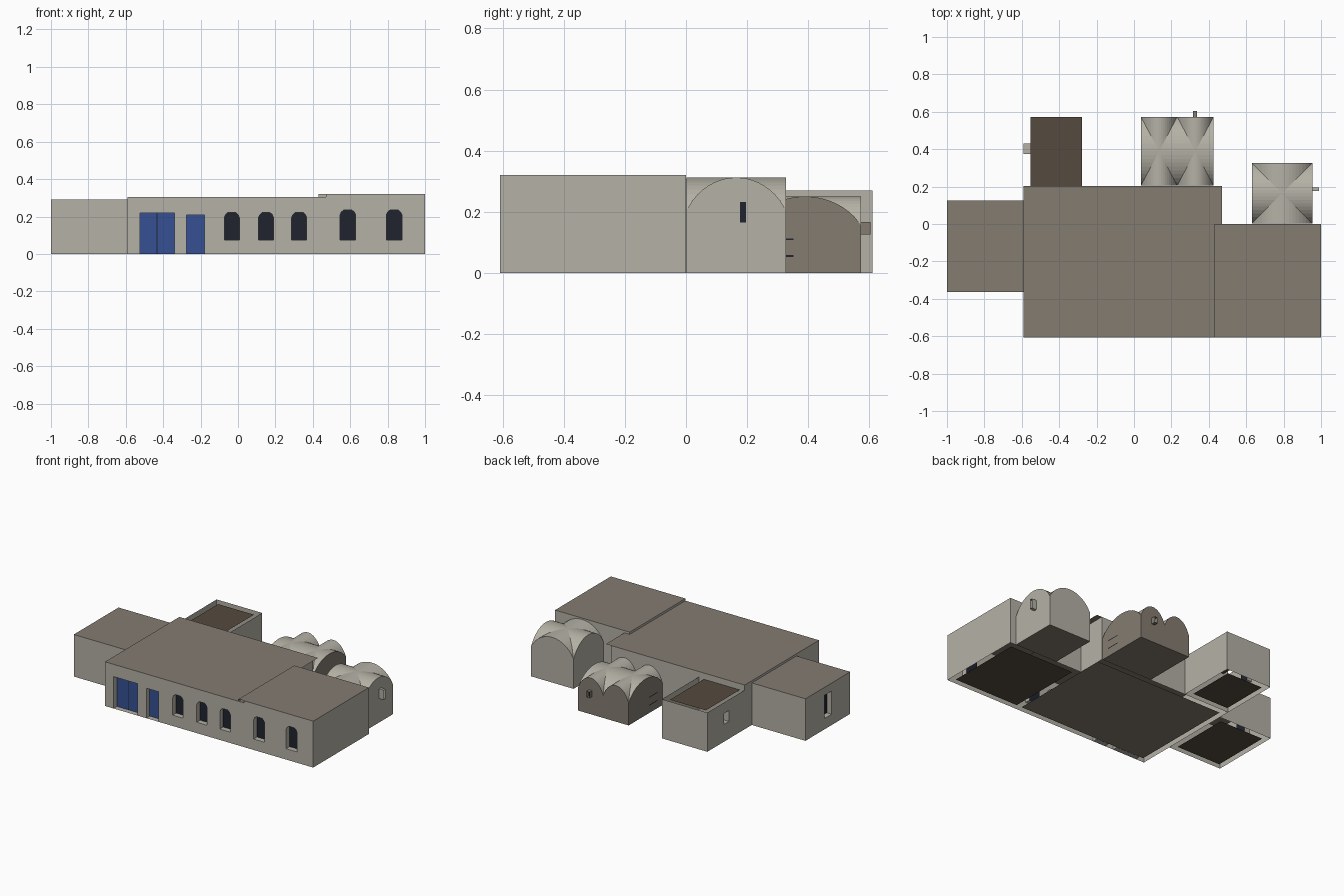
import bpy, bmesh
from math import sqrt

cube = bpy.data.objects.get("Cube")
if cube:
    bpy.data.objects.remove(cube, do_unlink=True)


def material(name, rgb):
    m = bpy.data.materials.new(name)
    m.use_nodes = True
    m.diffuse_color = (*rgb, 1)
    m.node_tree.nodes["Principled BSDF"].inputs["Base Color"].default_value = (*rgb, 1)
    return m


PLASTER = material("pale plaster", (0.46, 0.44, 0.38))
ROOF = material("roof taupe", (0.23, 0.20, 0.165))
EARTH = material("dark earth", (0.09, 0.068, 0.05))
GLASS = material("dark glass", (0.015, 0.017, 0.028))
BLUE = material("door blue", (0.035, 0.08, 0.29))
DEPTH = 0.037


def build(name, faces, mat):
    """One object from a list of faces, each a list of points."""
    bm = bmesh.new()
    for f in faces:
        bm.faces.new([bm.verts.new(p) for p in f])
    bmesh.ops.remove_doubles(bm, verts=bm.verts, dist=1e-5)
    me = bpy.data.meshes.new(name)
    bm.to_mesh(me)
    bm.free()
    me.materials.append(mat)
    ob = bpy.data.objects.new(name, me)
    bpy.context.collection.objects.link(ob)
    return ob


def slab(name, x0, x1, y0, y1, z, mat, down=False):
    pts = [(x0, y0, z), (x1, y0, z), (x1, y1, z), (x0, y1, z)]
    build(name, [pts[::-1] if down else pts], mat)


def wall(name, p0, p1, top, openings=(), base=0):
    """Thin wall, outside on the right of p0 to p1.
    Openings are (start, end, bottom, top, kind)."""
    dx, dy = p1[0] - p0[0], p1[1] - p0[1]
    length = sqrt(dx * dx + dy * dy)
    dx, dy = dx / length, dy / length

    def at(s, z, d=0):
        return (p0[0] + dx * s - dy * d, p0[1] + dy * s + dx * d, z)

    def quad(a, b, lo, hi, d=0):
        return [at(a, lo, d), at(b, lo, d), at(b, hi, d), at(a, hi, d)]

    ss = sorted({0, length, *[v for o in openings for v in o[:2]]})
    zs = sorted({base, top, *[v for o in openings for v in o[2:4]]})
    faces = []
    for a, b in zip(ss, ss[1:]):
        for lo, hi in zip(zs, zs[1:]):
            s, z = (a + b) / 2, (lo + hi) / 2
            if not any(o[0] < s < o[1] and o[2] < z < o[3] for o in openings):
                faces.append(quad(a, b, lo, hi))
    for n, (a, b, lo, hi, kind) in enumerate(openings, 1):
        # reveals
        ring = quad(a, b, lo, hi)
        back = quad(a, b, lo, hi, DEPTH)
        for i in range(4):
            j = (i + 1) % 4
            faces.append([ring[i], ring[j], back[j], back[i]])
        # clipped upper corners of arched windows
        if kind == "arch":
            for e, c in ((a, 0.02), (b, -0.02)):
                faces.append([at(e, hi), at(e, hi - 0.027), at(e + c * .35, hi - 0.012), at(e + c, hi)])
        panel = BLUE if kind == "door" else GLASS
        label = "door" if kind == "door" else "window"
        build(f"{name}_{label}_{n}", [back], panel)
        if kind == "door" and b - a > 0.15:
            m = (a + b) / 2
            build(f"{name}_door_gap", [quad(m - .003, m + .003, lo, hi, DEPTH - .002)], GLASS)
    build(name, faces, PLASTER)


# main hall
X0, X1, Y0, Y1 = -0.59, 0.47, -0.608, 0.203
doors = [(-0.525, -0.34, 0, 0.22, "door"), (-0.275, -0.18, 0, 0.207, "door")]
hall_windows = [(c - .04, c + .04, 0.075, 0.222, "arch") for c in (-0.033, 0.15, 0.327)]
wall("hall_front_wall", (X0, Y0), (X1, Y0), 0.305,
     [(a - X0, b - X0, *r) for a, b, *r in doors + hall_windows])
wall("hall_back_wall", (0.43, Y1), (X0, Y1), 0.305)
wall("hall_end_wall", (X0, Y1), (X0, Y0), 0.305)
wall("hall_corner_wall", (0.43, 0), (0.43, Y1), 0.305)
slab("hall_roof", X0, X1, Y0, Y1, 0.305, ROOF)
slab("hall_floor", X0 + DEPTH, 0.43, Y0 + DEPTH, Y1 - DEPTH, 0.001, ROOF, True)

# taller east block
east_windows = [(c - .042 - X1, c + .042 - X1, 0.075, 0.235, "arch") for c in (0.587, 0.835)]
wall("east_front_wall", (X1, Y0), (1, Y0), 0.32, east_windows)
wall("east_end_wall", (1, Y0), (1, 0), 0.32)
wall("east_back_wall", (1, 0), (0.43, 0), 0.32)
wall("east_step", (0.43, 0), (0.43, Y0), 0.32, base=0.305)
slab("east_roof", 0.43, 1, Y0, 0, 0.32, ROOF)
slab("east_floor", X1, 1 - DEPTH, Y0 + DEPTH, -DEPTH, 0.001, EARTH, True)

# lower west wing
wall("west_front_wall", (-1, -0.363), (X0, -0.363), 0.29)
wall("west_back_wall", (X0, 0.125), (-1, 0.125), 0.29)
wall("west_end_wall", (-1, 0.125), (-1, -0.363), 0.29, [(0.205, 0.285, 0.075, 0.235, "window")])
slab("west_roof", -1, X0, -0.363, 0.125, 0.29, ROOF)
slab("west_floor", -1 + DEPTH, X0 - DEPTH, -0.326, 0.088, 0.001, EARTH, True)

# back room with roof set inside its walls
wall("back_room_east_wall", (-0.242, Y1), (-0.242, 0.61), 0.27)
wall("back_room_back_wall", (-0.242, 0.61), (X0, 0.61), 0.27)
wall("back_room_west_wall", (X0, 0.61), (X0, Y1), 0.27, [(0.18, 0.235, 0.12, 0.195, "window")])
slab("back_room_roof", X0 + DEPTH, -0.279, Y1, 0.573, 0.262, EARTH)
slab("back_room_floor", X0 + DEPTH, -0.279, Y1 + DEPTH, 0.573, 0.001, EARTH, True)

# cross vaults
N, R = 18, 1.127
FOOT = sqrt(R * R - 1)


def arch(i):
    u = 2 * i / N - 1
    return (sqrt(R * R - u * u) - FOOT) / (R - FOOT)


def vault(name, x0, x1, y0, y1, spring, crown, wall_mat, sides):
    def height(i):
        return spring + (crown - spring) * arch(i)

    def pt(i, j):
        return (x0 + (x1 - x0) * i / N, y0 + (y1 - y0) * j / N, max(height(i), height(j)))

    faces = []
    for i in range(N):
        for j in range(N):
            a, b, c, d = pt(i, j), pt(i + 1, j), pt(i + 1, j + 1), pt(i, j + 1)
            if i == j:
                faces += [[a, b, c], [a, c, d]]
            elif i + j == N - 1:
                faces += [[a, b, d], [b, c, d]]
            else:
                faces.append([a, b, c, d])
    build(name + "_vault", faces, PLASTER)
    edges = {"front": [pt(i, 0) for i in range(N + 1)],
             "east": [pt(N, j) for j in range(N + 1)],
             "back": [pt(i, N) for i in range(N, -1, -1)],
             "west": [pt(0, j) for j in range(N, -1, -1)]}
    for s in sides:
        top = edges[s]
        foot = [(*top[0][:2], 0), (*top[-1][:2], 0)]
        build(f"{name}_{s}_wall", [foot + top[::-1]], wall_mat)
    slab(name + "_floor", x0, x1, y0, y1, 0, ROOF, True)


vault("east_chamber", 0.63, 0.955, 0.002, 0.327, 0.205, 0.312, PLASTER,
      ("front", "east", "back", "west"))
vault("twin_chamber_west", 0.037, 0.231, 0.205, 0.573, 0.155, 0.25, ROOF, ("front", "back", "west"))
vault("twin_chamber_east", 0.231, 0.425, 0.205, 0.573, 0.155, 0.25, ROOF, ("front", "back", "east"))


# small window tubes standing out from the chambers
def tube(name, lo, hi, axis, mat):
    corners = [(0, 0), (1, 0), (1, 1), (0, 1)]
    others = [k for k in range(3) if k != axis]

    def ring(d):
        pts = []
        for c in corners:
            p = [0, 0, 0]
            p[axis] = d
            for k, pick in zip(others, c):
                p[k] = (lo, hi)[pick][k]
            pts.append(tuple(p))
        return pts

    near, far = ring(lo[axis]), ring(hi[axis])
    build(name + "_frame", [[near[i], near[(i + 1) % 4], far[(i + 1) % 4], far[i]] for i in range(4)], mat)
    build(name + "_glass", [ring(lo[axis] + 0.003)], GLASS)


tube("east_chamber_window", (0.955, 0.176, 0.165), (0.99, 0.196, 0.232), 0, PLASTER)
tube("twin_chamber_window", (0.315, 0.573, 0.125), (0.338, 0.603, 0.167), 1, ROOF)

# narrow wall slots
for side, x in (("east", 0.427), ("west", 0.035)):
    for n, z in enumerate((0.055, 0.11), 1):
        build(f"slot_{side}_{n}", [[(x, 0.26, z - .003), (x, 0.352, z - .003),
                                    (x, 0.352, z + .003), (x, 0.26, z + .003)]], GLASS)
